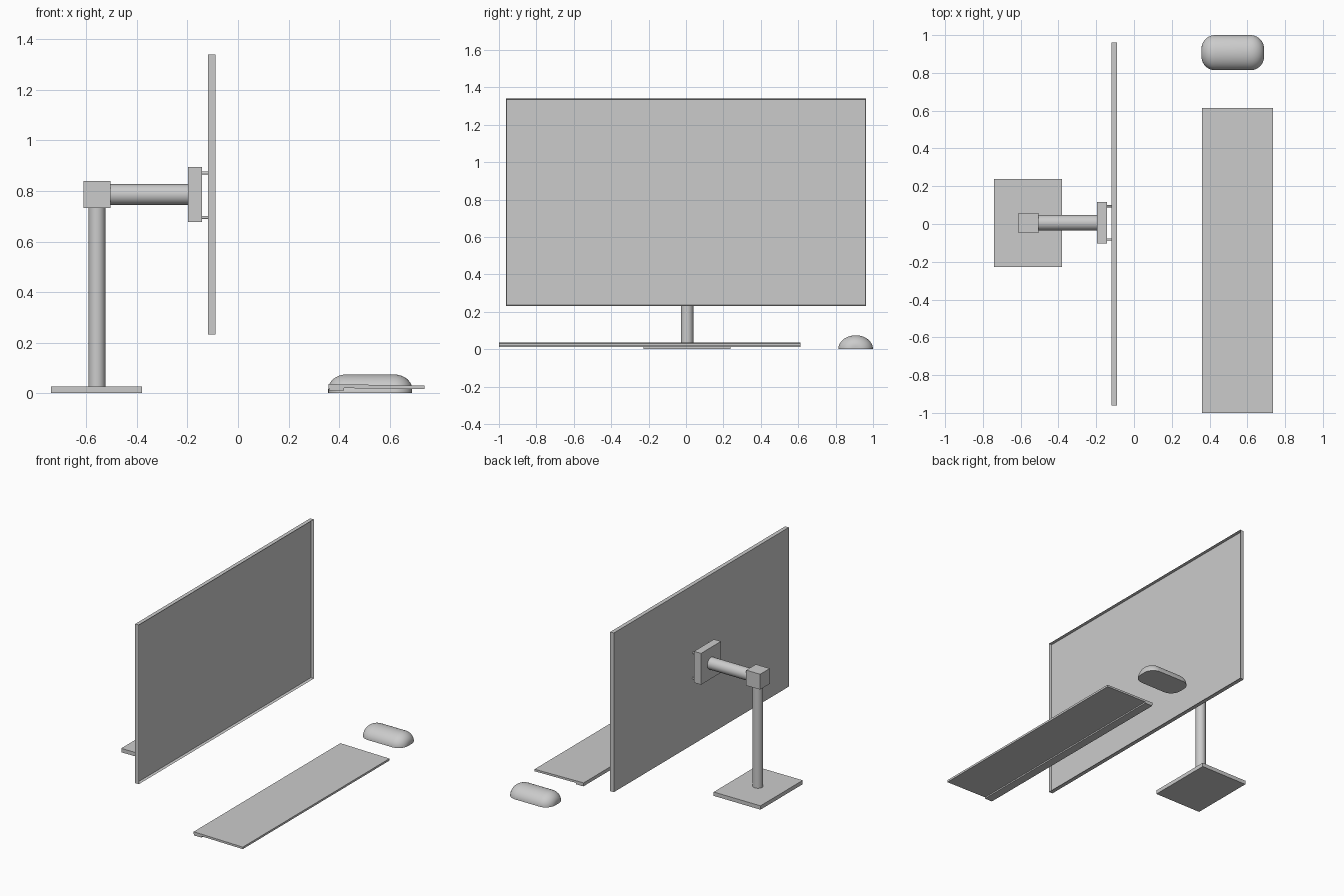
import bpy, bmesh, math
from mathutils import Matrix

if "Cube" in bpy.data.objects:
    bpy.data.objects.remove(bpy.data.objects["Cube"])

CY = 0.006   # stand centre line in y


def finish(name, bm, smooth=False):
    bmesh.ops.recalc_face_normals(bm, faces=bm.faces)
    me = bpy.data.meshes.new(name)
    bm.to_mesh(me)
    bm.free()
    ob = bpy.data.objects.new(name, me)
    bpy.context.collection.objects.link(ob)
    if smooth:
        bpy.ops.object.select_all(action='DESELECT')
        ob.select_set(True)
        bpy.context.view_layer.objects.active = ob
        bpy.ops.object.shade_smooth_by_angle(angle=math.radians(40))
    return ob


def box_bm(x, y, z):
    bm = bmesh.new()
    bmesh.ops.create_cube(bm, size=1)
    for v in bm.verts:
        v.co = [r[0] if c < 0 else r[1] for r, c in zip((x, y, z), v.co)]
    return bm


def box(name, x, y, z):
    return finish(name, box_bm(x, y, z))


def rod(name, axis, start, length, r, sides=32):
    bm = bmesh.new()
    bmesh.ops.create_cone(bm, cap_ends=True, segments=sides, radius1=r, radius2=r, depth=length)
    bmesh.ops.translate(bm, verts=bm.verts, vec=(0, 0, length / 2))
    rot = Matrix.Rotation(math.pi / 2, 4, 'Y') if axis == 'X' else Matrix()
    bmesh.ops.transform(bm, matrix=Matrix.Translation(start) @ rot, verts=bm.verts)
    return finish(name, bm, True)


def prism(name, profile, y0, y1):
    bm = bmesh.new()
    face = bm.faces.new([bm.verts.new((x, y0, z)) for x, z in profile])
    out = bmesh.ops.extrude_face_region(bm, geom=[face])
    bmesh.ops.translate(bm, vec=(0, y1 - y0, 0),
                        verts=[g for g in out['geom'] if isinstance(g, bmesh.types.BMVert)])
    return finish(name, bm)


# Stand: base, post, elbow, arm, mounting plate with four pins
box("stand_base", (-0.74, -0.38), (-0.227, 0.238), (0, 0.027))
rod("stand_post", 'Z', (-0.558, CY, 0.02), 0.72, 0.033)
box("stand_elbow", (-0.612, -0.505), (CY - 0.053, CY + 0.053), (0.733, 0.84))
rod("stand_arm", 'X', (-0.51, CY, 0.786), 0.317, 0.041)
box("mount_plate", (-0.197, -0.143), (CY - 0.11, CY + 0.11), (0.678, 0.896))
for i, (y, z) in enumerate([(-0.088, -0.088), (-0.088, 0.088), (0.088, -0.088), (0.088, 0.088)]):
    rod(f"mount_pin_{i + 1}", 'X', (-0.146, CY + y, 0.783 + z), 0.03, 0.006, 16)

# Screen panel with a thin rim around the recessed display
bm = box_bm((-0.118, -0.09), (-0.962, 0.962), (0.232, 1.34))
bm.normal_update()
front = max(bm.faces, key=lambda f: f.calc_center_median().x)
bmesh.ops.inset_region(bm, faces=[front], thickness=0.005)
bmesh.ops.translate(bm, verts=front.verts, vec=(-0.019, 0, 0))
finish("screen", bm)

# Keyboard: slightly sloping slab with a raised strip under its rear edge
prism("keyboard_slab", [(0.359, 0.021), (0.737, 0.016), (0.737, 0.030), (0.359, 0.036)], -1.0, 0.613)
prism("keyboard_foot", [(0.361, 0.011), (0.419, 0.011), (0.419, 0.0205), (0.361, 0.0215)], -1.0, 0.613)

# Mouse: half of a rounded cylinder lying along x, flattened in height
HALF, R, BEV = 0.166, 0.093, 0.073
arc = [(HALF - BEV + BEV * math.cos(a), R - BEV + BEV * math.sin(a))
       for a in (math.pi / 2 * k / 10 for k in range(11))]
profile = [(HALF, 0)] + arc + [(-x, r) for x, r in reversed(arc)] + [(-HALF, 0)]
bm = bmesh.new()
N = 24
rings = [[bm.verts.new((0.523 + x, 0.907 + r * math.cos(math.pi * j / N),
                        0.8 * r * math.sin(math.pi * j / N))) for x, r in profile]
         for j in range(N + 1)]
for a, b in zip(rings, rings[1:]):
    for i in range(len(profile) - 1):
        bm.faces.new((a[i], a[i + 1], b[i + 1], b[i]))
bmesh.ops.remove_doubles(bm, verts=bm.verts, dist=1e-5)
bmesh.ops.holes_fill(bm, edges=[e for e in bm.edges if e.is_boundary], sides=0)
finish("mouse", bm, True)
